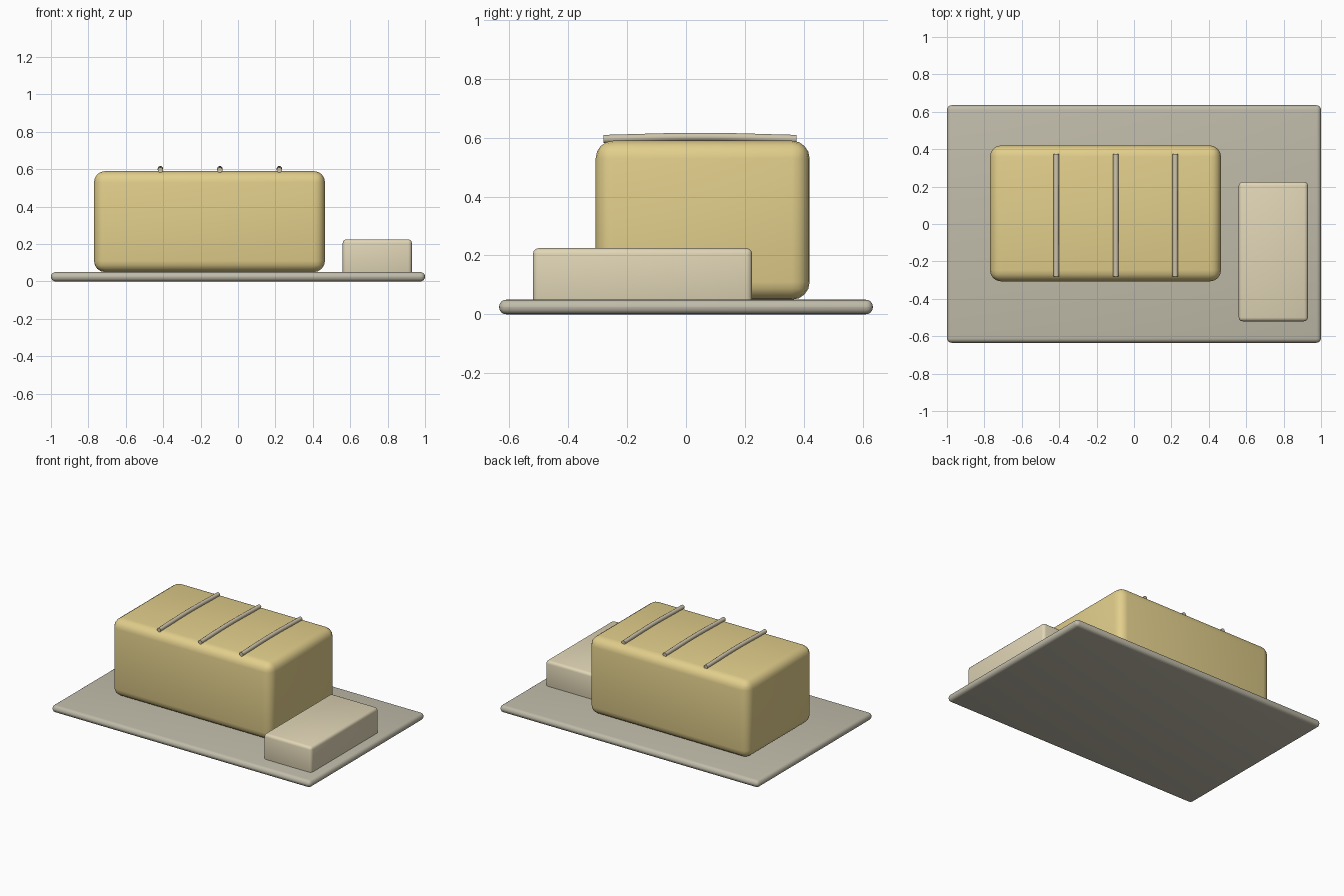
import bpy

if "Cube" in bpy.data.objects:
    bpy.data.objects.remove(bpy.data.objects["Cube"])


def material(name, rgb):
    m = bpy.data.materials.new(name)
    m.diffuse_color = (*rgb, 1)
    m.use_nodes = True
    m.node_tree.nodes["Principled BSDF"].inputs["Base Color"].default_value = m.diffuse_color
    return m


def rounded_box(name, lo, hi, radius, segments, mat):
    bpy.ops.mesh.primitive_cube_add(size=1, location=[(a + b) / 2 for a, b in zip(lo, hi)])
    ob = bpy.context.object
    ob.name = name
    ob.scale = [b - a for a, b in zip(lo, hi)]
    bpy.ops.object.transform_apply(location=False, rotation=False, scale=True)
    bev = ob.modifiers.new("round_edges", 'BEVEL')
    bev.width = radius
    bev.segments = segments
    bpy.ops.object.modifier_apply(modifier=bev.name)
    ob.data.materials.append(mat)
    bpy.ops.object.shade_smooth_by_angle()
    return ob


crust = material("crust", (0.76, 0.62, 0.26))
board = material("board", (0.53, 0.50, 0.40))
butter = material("butter", (0.75, 0.67, 0.47))
score = material("score", (0.62, 0.55, 0.40))

# Board, loaf and butter block
rounded_box("cutting_board", (-1, -0.635, 0), (1, 0.635, 0.05), 0.0245, 4, board)
rounded_box("bread_loaf", (-0.77, -0.307, 0.05), (0.465, 0.42, 0.59), 0.06, 4, crust)
rounded_box("butter_block", (0.56, -0.52, 0.03), (0.93, 0.225, 0.225), 0.02, 3, butter)

# Slightly arched score lines across the top of the loaf
for i, x in enumerate((-0.415, -0.097, 0.221)):
    cu = bpy.data.curves.new(f"score_line_{i + 1}", 'CURVE')
    cu.dimensions = '3D'
    cu.bevel_depth = 0.0145
    cu.bevel_resolution = 3
    cu.use_fill_caps = True
    sp = cu.splines.new('BEZIER')
    sp.bezier_points.add(2)
    for p, (y, z) in zip(sp.bezier_points, ((-0.28, 0.596), (0.047, 0.603), (0.375, 0.596))):
        p.co = (x, y, z)
        p.handle_left_type = p.handle_right_type = 'AUTO'
    cu.materials.append(score)
    bpy.context.collection.objects.link(bpy.data.objects.new(cu.name, cu))
